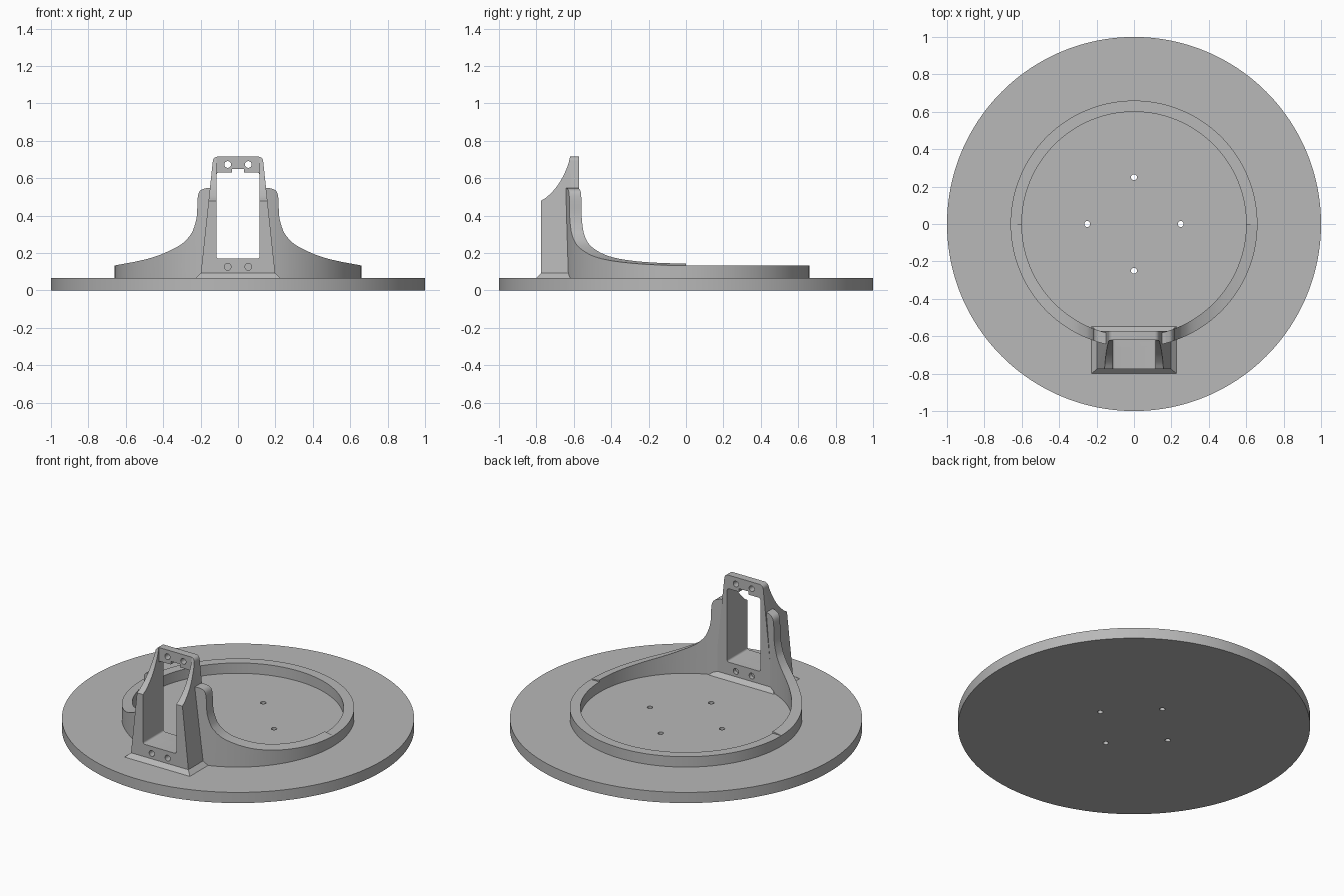
import bpy, bmesh, math
from mathutils import Vector

cube = bpy.data.objects.get("Cube")
if cube:
    bpy.data.objects.remove(cube, do_unlink=True)

grey = bpy.data.materials.new("plain_grey")
grey.use_nodes = True
COLOUR = (0.48, 0.48, 0.48, 1)
grey.diffuse_color = COLOUR
grey.node_tree.nodes["Principled BSDF"].inputs["Base Color"].default_value = COLOUR


def loft(name, rings):
    """Skin a stack of equal-length point rings and cap both ends."""
    bm = bmesh.new()
    rows = [[bm.verts.new(p) for p in ring] for ring in rings]
    n = len(rows[0])
    for low, high in zip(rows, rows[1:]):
        for i in range(n):
            j = (i + 1) % n
            bm.faces.new((low[i], low[j], high[j], high[i]))
    bm.faces.new(rows[0])
    bm.faces.new(rows[-1])
    bmesh.ops.recalc_face_normals(bm, faces=bm.faces)
    mesh = bpy.data.meshes.new(name)
    bm.to_mesh(mesh)
    bm.free()
    mesh.materials.append(grey)
    obj = bpy.data.objects.new(name, mesh)
    bpy.context.collection.objects.link(obj)
    return obj


def prism(name, points, axis, start, end):
    """Extrude a 2D outline along x, y or z."""
    place = {"x": lambda p, t: (t, p[0], p[1]),
             "y": lambda p, t: (p[0], t, p[1]),
             "z": lambda p, t: (p[0], p[1], t)}[axis]
    return loft(name, [[place(p, t) for p in points] for t in (start, end)])


def circle(cx, cy, r, n):
    return [(cx + r * math.cos(2 * math.pi * i / n),
             cy + r * math.sin(2 * math.pi * i / n)) for i in range(n)]


def rect(x0, y0, x1, y1):
    return [(x0, y0), (x1, y0), (x1, y1), (x0, y1)]


def round_rect(x0, y0, x1, y1, r, n=5):
    corners = [(x1 - r, y1 - r), (x0 + r, y1 - r), (x0 + r, y0 + r), (x1 - r, y0 + r)]
    return [(cx + r * math.cos(math.pi / 2 * (k + i / n)),
             cy + r * math.sin(math.pi / 2 * (k + i / n)))
            for k, (cx, cy) in enumerate(corners) for i in range(n + 1)]


def smooth_path(points, steps=6):
    """Catmull-Rom curve through the points."""
    p = [Vector(q) for q in points]
    p = [2 * p[0] - p[1]] + p + [2 * p[-1] - p[-2]]
    out = []
    for a, b, c, d in zip(p, p[1:], p[2:], p[3:]):
        for s in range(steps):
            t = s / steps
            out.append(tuple(0.5 * (2 * b + (c - a) * t + (2 * a - 5 * b + 4 * c - d) * t ** 2
                                    + (3 * b - a - 3 * c + d) * t ** 3)))
    return out + [tuple(points[-1])]


def cut(obj, cutters):
    for cutter in cutters:
        cutter.hide_render = True
        mod = obj.modifiers.new("cut", "BOOLEAN")
        mod.operation = "DIFFERENCE"
        mod.solver = "EXACT"
        mod.object = cutter
    graph = bpy.context.evaluated_depsgraph_get()
    mesh = bpy.data.meshes.new_from_object(obj.evaluated_get(graph))
    obj.modifiers.clear()
    obj.data = mesh


SEG = 192
FLOOR = 0.067          # top of the base disc
RIM = 0.132            # top of the low part of the ring
FRONT, BACK = -0.775, -0.572
PLATE = -0.62          # front of the upper plate
TOP = 0.715

# Base disc with four screw holes
base = prism("base_disc", circle(0, 0, 1, SEG), "z", 0, FLOOR)
base_holes = [prism("base_hole", circle(0.25 * x, 0.25 * y, 0.016, 24), "z", -0.1, 0.2)
              for x, y in ((1, 0), (-1, 0), (0, 1), (0, -1))]
cut(base, base_holes)

# Window and pocket cutters shared by the ring and the tower
window = prism("window_cutter", round_rect(-0.115, 0.17, 0.115, 0.63, 0.012), "y", -1, -0.4)
pocket = prism("pocket_cutter", rect(-0.115, 0.4, 0.115, 0.9), "y", -1, PLATE)

# Ring wall that sweeps up towards the tower
ring = prism("ring_wall", circle(0, 0, 0.66, SEG), "z", 0.06, 0.6)
crest = smooth_path([(0.168, 0.547), (0.2, 0.535), (0.215, 0.5), (0.22, 0.4), (0.235, 0.337),
                     (0.257, 0.293), (0.31, 0.242), (0.417, 0.19), (0.52, 0.16), (0.665, RIM)])
above = [(-x, z) for x, z in reversed(crest)] + crest
above = [(-0.9, RIM)] + above + [(0.9, RIM), (0.9, 0.9), (-0.9, 0.9)]
ring_cutters = [
    prism("crest_cutter", above, "y", -1, 0.01),
    prism("rim_cutter", rect(-0.9, 0, 0.9, 0.9), "z", RIM, 0.95),
    prism("bore_cutter", circle(0, 0, 0.6, SEG), "z", -0.1, 1),
]
cut(ring, ring_cutters + [window, pocket])

# Tapered tower: filleted foot, sloped sides, rounded top corners
levels = [(0.06, 0.025)]
for i in range(7):
    a = math.pi / 2 * i / 6
    levels.append((FLOOR + 0.025 * math.sin(a), 0.025 * (1 - math.cos(math.pi / 2 - a))))
half = lambda z: 0.2 - 0.107 * (z - 0.08)
rings = [[(x, y, z) for x, y in rect(-half(z) - o, FRONT - o, half(z) + o, BACK + o)]
         for z, o in levels]
for i in range(7):
    a = math.pi / 2 * i / 6
    z = TOP - 0.022 + 0.022 * math.sin(a)
    w = half(z) - 0.022 * (1 - math.cos(a))
    rings.append([(x, y, z) for x, y in rect(-w, FRONT, w, BACK)])
tower = loft("bracket_tower", rings)

# Concave front slope, window, notch and screw holes
slope = smooth_path([(FRONT, 0.479), (-0.74, 0.503), (-0.695, 0.55), (-0.66, 0.605),
                     (-0.632, 0.668), (PLATE, TOP)])
slope = [(-0.9, 0.479)] + slope + [(PLATE, 0.9), (-0.9, 0.9)]
tower_cutters = [
    prism("slope_cutter", slope, "x", -0.5, 0.5),
    window, pocket,
    prism("notch_cutter", rect(-0.032, 0.6, 0.032, 0.65), "y", -0.9, -0.4),
]
for x in (-0.055, 0.055):
    low = circle(x, 0.126, 0.018, 24)
    tower_cutters += [
        prism("upper_hole_cutter", circle(x, 0.673, 0.018, 24), "y", -0.9, -0.4),
        prism("front_hole_cutter", low, "y", -0.9, FRONT + 0.08),
        prism("back_hole_cutter", low, "y", BACK - 0.025, -0.4),
    ]
cut(tower, tower_cutters)

# Remove the cutters, then shade the parts smooth with sharp edges
for cutter in set(base_holes + ring_cutters + tower_cutters):
    bpy.data.objects.remove(cutter, do_unlink=True)
bpy.ops.object.select_all(action="DESELECT")
for obj in (base, ring, tower):
    obj.select_set(True)
bpy.context.view_layer.objects.active = base
bpy.ops.object.shade_smooth_by_angle(angle=math.radians(30))
